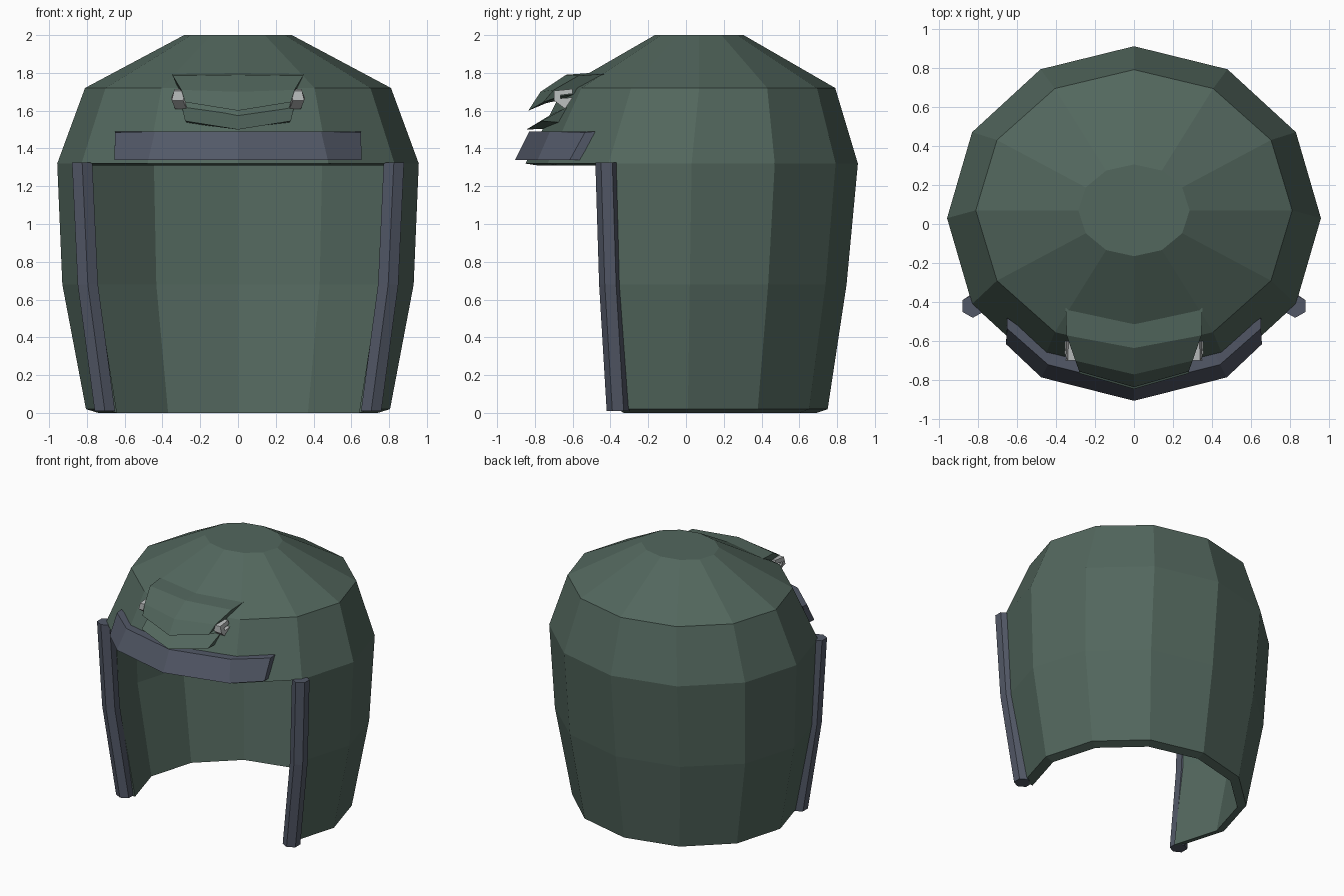
import bpy, bmesh
from math import cos, sin, pi

if "Cube" in bpy.data.objects:
    bpy.data.objects.remove(bpy.data.objects["Cube"])


def material(name, rgb):
    m = bpy.data.materials.new(name)
    m.diffuse_color = (*rgb, 1)
    m.use_nodes = True
    m.node_tree.nodes["Principled BSDF"].inputs["Base Color"].default_value = m.diffuse_color
    return m


GREEN = material("green", (0.085, 0.135, 0.11))
SLATE = material("slate", (0.085, 0.098, 0.135))
STEEL = material("steel", (0.5, 0.52, 0.52))


def finish(bm, name, mat):
    bmesh.ops.recalc_face_normals(bm, faces=bm.faces)
    me = bpy.data.meshes.new(name)
    bm.to_mesh(me)
    bm.free()
    ob = bpy.data.objects.new(name, me)
    me.materials.append(mat)
    bpy.context.collection.objects.link(ob)
    return ob


def loft(name, sections, mat):
    """Closed solid skinned through a row of equal-count sections."""
    bm = bmesh.new()
    rows = [[bm.verts.new(p) for p in s] for s in sections]
    n = len(rows[0])
    for a, b in zip(rows, rows[1:]):
        for i in range(n):
            j = (i + 1) % n
            bm.faces.new((a[i], a[j], b[j], b[i]))
    bm.faces.new(rows[0])
    bm.faces.new(rows[-1][::-1])
    return finish(bm, name, mat)


def flip(section):
    return [(-x, y, z) for x, y, z in section]


# Helmet shell: twelve-sided rings (z, x radius, y radius, y centre), open face
N = 12
FACE_GAP = range(7, 11)
OUTER = [(0.02, 0.805, 0.74, 0.01), (0.68, 0.93, 0.83, 0.02), (1.32, 0.957, 0.88, 0.03),
         (1.72, 0.81, 0.72, 0.07), (2.0, 0.285, 0.235, 0.07)]
INNER = [(0.0, 0.74, 0.68, 0.01), (0.68, 0.865, 0.77, 0.02), (1.31, 0.89, 0.815, 0.03),
         (1.69, 0.755, 0.665, 0.07), (1.94, 0.265, 0.215, 0.07)]
bm = bmesh.new()
skins = [[[bm.verts.new((rx * cos(2 * pi * i / N), cy + ry * sin(2 * pi * i / N), z))
           for i in range(N)] for z, rx, ry, cy in rings] for rings in (OUTER, INNER)]
twin = {}
for ro, ri in zip(*skins):
    twin.update(zip(ro, ri))
for rings in skins:
    for k in range(4):
        for i in range(N):
            if k < 2 and i in FACE_GAP:
                continue
            j = (i + 1) % N
            bm.faces.new((rings[k][i], rings[k][j], rings[k + 1][j], rings[k + 1][i]))
    bm.faces.new(rings[4])
# Rim joining the outer and inner skins
for e in [e for e in bm.edges if e.is_boundary and e.verts[0] in twin]:
    a, b = e.verts
    bm.faces.new((a, b, twin[b], twin[a]))
bmesh.ops.delete(bm, geom=[v for v in bm.verts if not v.link_faces], context='VERTS')
finish(bm, "helmet_shell", GREEN)

# Hexagonal edge strips along both cheek edges
strip = [[(cx + 0.062 * sin(pi * i / 3), cy + 0.06 * cos(pi * i / 3), z) for i in range(6)]
         for cx, cy, z in [(0.705, -0.36, 0.01), (0.795, -0.40, 0.68), (0.825, -0.42, 1.325)]]
loft("right_edge_strip", strip, SLATE)
loft("left_edge_strip", [flip(s) for s in strip], SLATE)

# Brow band: sections at the middle, the corner and the end
brow = [
    [(0, -0.905, 1.34), (0, -0.83, 1.49), (0, -0.765, 1.49), (0, -0.835, 1.34)],
    [(0.475, -0.785, 1.34), (0.44, -0.72, 1.49), (0.41, -0.655, 1.49), (0.44, -0.72, 1.34)],
    [(0.655, -0.615, 1.34), (0.65, -0.535, 1.485), (0.65, -0.48, 1.49), (0.65, -0.56, 1.34)],
]
loft("brow_band", [flip(brow[2]), flip(brow[1])] + brow, SLATE)

# Vent hood over the brow, pointed in the middle
hood_mid = [(0, -0.50, 1.80), (0, -0.635, 1.79), (0, -0.77, 1.70), (0, -0.835, 1.60),
            (0, -0.74, 1.64), (0, -0.60, 1.67)]
hood_end = [(0.35, -0.43, 1.795), (0.345, -0.57, 1.785), (0.30, -0.70, 1.71),
            (0.28, -0.755, 1.645), (0.29, -0.67, 1.675), (0.31, -0.50, 1.70)]
loft("vent_hood", [flip(hood_end), hood_mid, hood_end], GREEN)

# Lower vent lip
lip_mid = [(0, -0.845, 1.50), (0, -0.68, 1.60), (0, -0.60, 1.60), (0, -0.73, 1.505)]
lip_end = [(0.28, -0.765, 1.545), (0.30, -0.60, 1.635), (0.29, -0.52, 1.62),
           (0.27, -0.63, 1.535)]
loft("vent_lip", [flip(lip_end), lip_mid, lip_end], GREEN)

# Small notched steel clips at the vent ends
clip = [(-0.70, 1.705), (-0.60, 1.715), (-0.60, 1.69), (-0.665, 1.682), (-0.665, 1.665),
        (-0.60, 1.67), (-0.64, 1.61), (-0.70, 1.655)]
sections = [[(x - 0.4 * abs(z - 1.665), y, z) for y, z in clip] for x in (0.295, 0.355)]
loft("right_vent_clip", sections, STEEL)
loft("left_vent_clip", [flip(s) for s in sections], STEEL)
